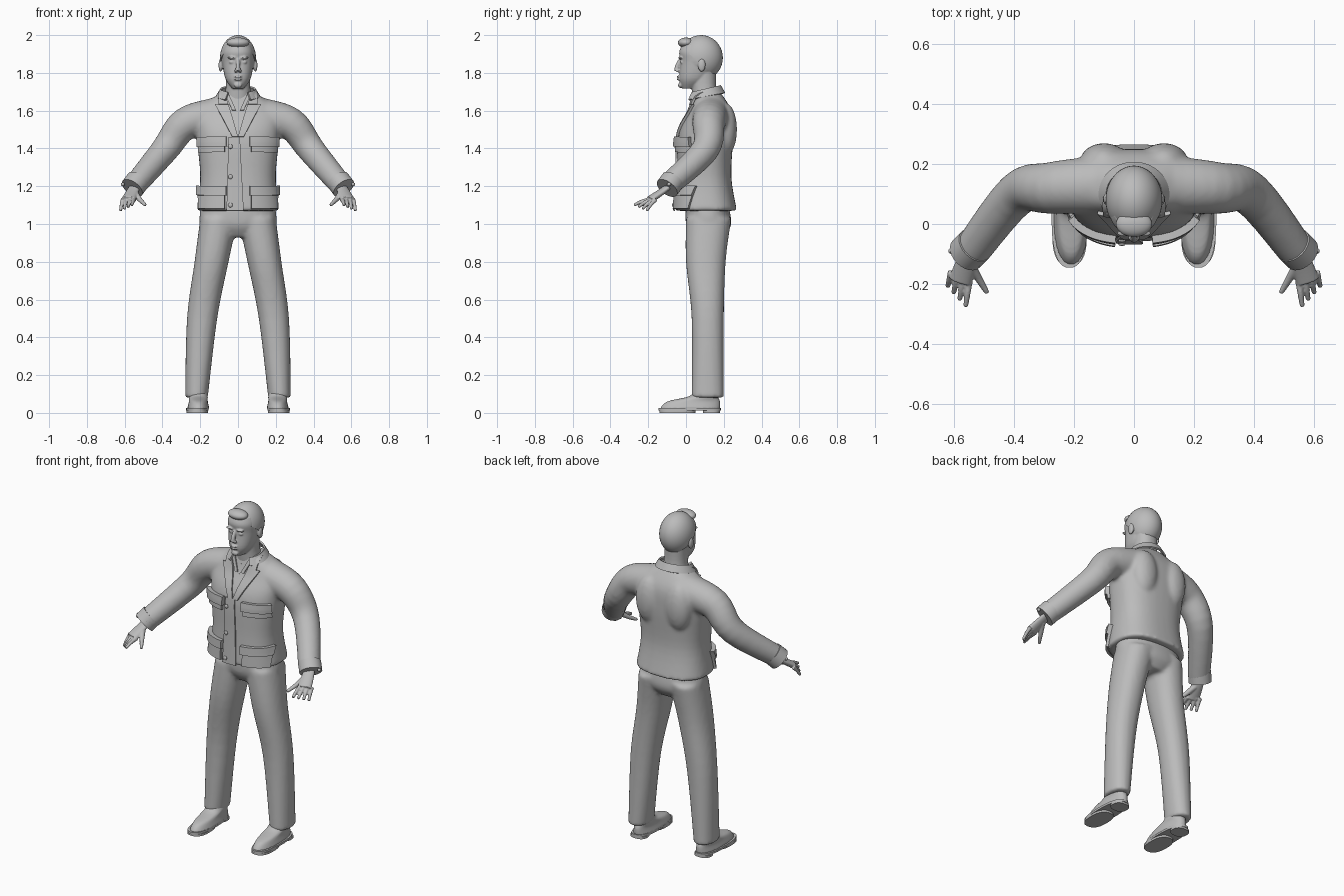
import bpy
import bmesh
from math import cos, sin, tau, radians
from mathutils import Vector, Matrix

default_cube = bpy.data.objects.get("Cube")
if default_cube:
    bpy.data.objects.remove(default_cube, do_unlink=True)

shade = (.5, .5, .5, 1)
grey = bpy.data.materials.new("plain_grey")
grey.use_nodes = True
grey.diffuse_color = shade
grey.node_tree.nodes["Principled BSDF"].inputs["Base Color"].default_value = shade


def finish(name, bm, voxel=0, smooth=4, thickness=0, side=1):
    """Turn the mesh into a smooth object; voxel fuses its overlapping parts."""
    mesh = bpy.data.meshes.new(name)
    bm.to_mesh(mesh)
    bm.free()
    mesh.materials.append(grey)
    for polygon in mesh.polygons:
        polygon.use_smooth = True
    ob = bpy.data.objects.new(name, mesh)
    bpy.context.collection.objects.link(ob)
    if voxel:
        union = ob.modifiers.new("union", "REMESH")
        union.mode = "VOXEL"
        union.voxel_size = voxel
        union.use_smooth_shade = True
        ob.modifiers.new("relax", "SMOOTH").iterations = smooth
    if thickness:
        solid = ob.modifiers.new("thickness", "SOLIDIFY")
        solid.thickness = thickness
        solid.offset = side
    if not voxel:
        ob.modifiers.new("crisp_edges", "EDGE_SPLIT").split_angle = radians(40)


def mirror_copy(bm):
    """Repeat everything built so far on the other side."""
    source = bm.verts[:] + bm.edges[:] + bm.faces[:]
    copy = bmesh.ops.duplicate(bm, geom=source)["geom"]
    for item in copy:
        if isinstance(item, bmesh.types.BMVert):
            item.co.x = -item.co.x
    flipped = [item for item in copy if isinstance(item, bmesh.types.BMFace)]
    bmesh.ops.reverse_faces(bm, faces=flipped)


def refine(keys, steps=5):
    """Smooth curve through a few keys."""
    keys = [Vector(key) for key in keys]
    last = len(keys) - 1
    curve = []
    for i in range(last):
        b, c = keys[i], keys[i + 1]
        into = (c - keys[max(i - 1, 0)]) / 2
        out = (keys[min(i + 2, last)] - b) / 2
        for step in range(steps):
            t = step / steps
            ease = t * t * (3 - 2 * t)
            curve.append(b.lerp(c, ease) + into * t * (1 - t) ** 2 - out * t * t * (1 - t))
    return curve + [keys[last]]


def skin(bm, rings, closed=True):
    """Bridge rows of points; closed rows are capped at both ends."""
    rows = [[bm.verts.new(point) for point in ring] for ring in rings]
    count = len(rows[0])
    faces = []
    for low, high in zip(rows, rows[1:]):
        for i in range(count if closed else count - 1):
            j = (i + 1) % count
            faces.append(bm.faces.new((low[i], low[j], high[j], high[i])))
    if closed:
        faces += [bm.faces.new(rows[0][::-1]), bm.faces.new(rows[-1])]
        bmesh.ops.recalc_face_normals(bm, faces=faces)


def power(value, exponent):
    return (1 if value >= 0 else -1) * abs(value) ** exponent


def stack(bm, keys, square=2.2, count=40):
    """Level rings through keys of height, half width, front, back, centre x."""
    rings = []
    for z, half, front, back, *centre in refine(keys):
        ring = []
        for i in range(count):
            x = half * power(cos(tau * i / count), 2 / square)
            y = power(sin(tau * i / count), 2 / square)
            ring.append((x + sum(centre), (front + back + (back - front) * y) / 2, z))
        rings.append(ring)
    skin(bm, rings)


def tube(bm, path, start, end, flat=1, count=24):
    """Tapering limb along a smooth path."""
    points = refine(path)
    last = len(points) - 1
    rings = []
    for i, point in enumerate(points):
        along = points[min(i + 1, last)] - points[max(i - 1, 0)]
        across = along.cross(Vector((0, 0, 1))).normalized()
        up = across.cross(along.normalized()) * flat
        radius = start + (end - start) * i / last
        angles = [tau * k / count for k in range(count)]
        rings.append([point + (across * cos(a) + up * sin(a)) * radius for a in angles])
    skin(bm, rings)


def ball(bm, centre, size):
    place = Matrix.Translation(centre) @ Matrix.Diagonal((*size, 1))
    bmesh.ops.create_uvsphere(bm, u_segments=40, v_segments=20, radius=1, matrix=place)


# Jacket: sleeves and shoulder blades fused with the torso
SQUARE = 2.5
TORSO = [(1.07, .22, -.06, .27), (1.25, .2, -.05, .24), (1.47, .22, -.04, .25),
         (1.6, .22, .02, .24), (1.7, .08, .05, .18)]
bm = bmesh.new()
ball(bm, (.1, .21, 1.5), (.08, .06, .14))
tube(bm, [(.12, .13, 1.57), (.28, .12, 1.53), (.39, .1, 1.39), (.55, -.1, 1.2)], .1, .06)
mirror_copy(bm)
stack(bm, TORSO, SQUARE)
finish("jacket", bm, voxel=.011, smooth=6)


def front_y(x, z):
    """Depth of the jacket front."""
    rows = refine(TORSO)
    for low, high in zip(rows, rows[1:]):
        if z <= high[0]:
            row = low.lerp(high, (z - low[0]) / (high[0] - low[0]))
            bulge = max(0, 1 - abs(x / row[1]) ** SQUARE) ** (1 / SQUARE)
            return (row[2] + row[3] - (row[3] - row[2]) * bulge) / 2


def panel(name, bottom, top, lift, thickness, both=True, count=10):
    """Cloth plate on the jacket front; ends give height, inner x, outer x."""
    rows = []
    for i in range(count + 1):
        z, inner, outer = Vector(bottom).lerp(Vector(top), i / count)
        across = [inner + (outer - inner) * k / count for k in range(count + 1)]
        rows.append([(x, front_y(x, z) - lift, z) for x in across])
    bm = bmesh.new()
    skin(bm, rows, closed=False)
    if both:
        mirror_copy(bm)
    finish(name, bm, thickness=thickness)


# Pockets with overhanging flaps
for name, low, high in (("chest", 1.38, 1.46), ("hip", 1.08, 1.2)):
    fold = high - .05
    panel(name + "_pocket", (low, .07, .2), (fold, .07, .2), 0, .015)
    panel(name + "_pocket_flap", (fold, .06, .2), (high, .06, .2), 0, .025)

# Lapels, shirt and front edge
panel("front_placket", (1.07, -.06, .03), (1.46, -.05, .01), 0, .008, both=False)
panel("shirt_front", (1.47, 0, .01), (1.69, 0, .07), 0, .004)
panel("shirt_collar", (1.6, .01, .03), (1.69, .05, .07), .004, .008)
panel("lapel", (1.46, 0, .03), (1.63, .05, .12), 0, .013)
panel("lapel_collar", (1.63, .05, .1), (1.69, .07, .1), .003, .013)

# Buttons
bm = bmesh.new()
for z in (1.1, 1.25, 1.41):
    ball(bm, (-.04, front_y(-.04, z) - .01, z), (.012, .006, .012))
finish("buttons", bm)

# Collar standing round the neck, higher at the back
bm = bmesh.new()
loops = []
for t in (0, .5, 1):
    radius = .11 - .025 * t
    angles = [radians(-55 + 10 * i) for i in range(30)]
    loops.append([(radius * cos(a), .1 + .9 * radius * sin(a),
                   1.67 + .04 * t + .02 * sin(a)) for a in angles])
skin(bm, loops, closed=False)
finish("collar", bm, thickness=.01)

# Sleeve cuffs
bm = bmesh.new()
tube(bm, [(.53, -.07, 1.23), (.56, -.1, 1.19)], .064, .064)
ball(bm, (.61, -.09, 1.21), (.01, .01, .01))
mirror_copy(bm)
finish("cuffs", bm)

# Hands with a fan of fingers
bm = bmesh.new()
tube(bm, [(.54, -.08, 1.21), (.56, -.13, 1.17), (.58, -.19, 1.13)], .03, .04, flat=.5)
for i in range(4):
    base = Vector((.55 + .02 * i, -.19 + .01 * i, 1.13))
    tip = base + Vector((.012, -.085 + .012 * i, -.03 - .01 * i))
    knuckle = base.lerp(tip, .5) + Vector((0, 0, .005))
    tube(bm, [base, knuckle, tip], .012, .008)
tube(bm, [(.55, -.13, 1.17), (.52, -.18, 1.13), (.49, -.23, 1.1)], .018, .008)
mirror_copy(bm)
finish("hands", bm, voxel=.004, smooth=3)

# Trousers
bm = bmesh.new()
stack(bm, [(1.03, .1, 0, .24, .1), (.8, .09, 0, .21, .14),
           (.5, .08, .03, .2, .19), (.08, .06, .03, .2, .22)])
mirror_copy(bm)
stack(bm, [(.93, .1, .04, .2), (1, .2, 0, .24), (1.12, .19, 0, .22)])
finish("trousers", bm, voxel=.011, smooth=5)

# Shoes with a welt, sole and heel
bm = bmesh.new()
stack(bm, [(.02, .06, -.14, .18, .21), (.06, .05, -.1, .18, .21),
           (.09, .05, .02, .17, .21), (.14, .04, .05, .17, .21)])
mirror_copy(bm)
finish("shoes", bm, voxel=.006)
bm = bmesh.new()
for low, half, front, back in ((.012, .06, -.146, .184), (0, .057, -.14, .05), (0, .05, .09, .18)):
    stack(bm, [(z, half, front, back, .215) for z in (low, low + .013)], SQUARE)
mirror_copy(bm)
finish("shoe_soles", bm)

# Head: mirrored features first, then nose, mouth, face, skull and neck
bm = bmesh.new()
ball(bm, (.034, -.031, 1.88), (.024, .011, .007))
ball(bm, (.032, -.021, 1.857), (.015, .01, .008))
ball(bm, (.012, -.044, 1.81), (.008, .01, .007))
ball(bm, (.092, .083, 1.84), (.011, .02, .034))
mirror_copy(bm)
tube(bm, [(0, -.03, 1.87), (0, -.045, 1.84), (0, -.05, 1.81)], .009, .014)
for z in (1.766, 1.78):
    ball(bm, (0, -.04, z), (.022, .009, .006))
ball(bm, (0, -.03, 1.735), (.022, .012, .015))
ball(bm, (0, .08, 1.88), (.09, .11, .115))
stack(bm, [(1.717, .03, -.02, .05), (1.77, .067, -.036, .12), (1.86, .083, -.03, .16),
           (1.91, .084, -.036, .16), (1.95, .07, -.02, .15)])
stack(bm, [(1.62, .08, .04, .18), (1.72, .065, .03, .16), (1.82, .065, .02, .16)])
finish("head", bm, voxel=.0045, smooth=3)

# Short hair cut along a sloping hairline, with a raised front
bm = bmesh.new()
ball(bm, (0, .08, 1.88), (.095, .115, .12))
geometry = bm.verts[:] + bm.edges[:] + bm.faces[:]
bmesh.ops.bisect_plane(bm, geom=geometry, plane_co=(0, -.03, 1.94),
                       plane_no=(0, .16, .19), clear_inner=True)
finish("hair", bm, thickness=.008, side=-1)
bm = bmesh.new()
ball(bm, (0, 0, 1.96), (.06, .043, .027))
finish("hair_front", bm)
